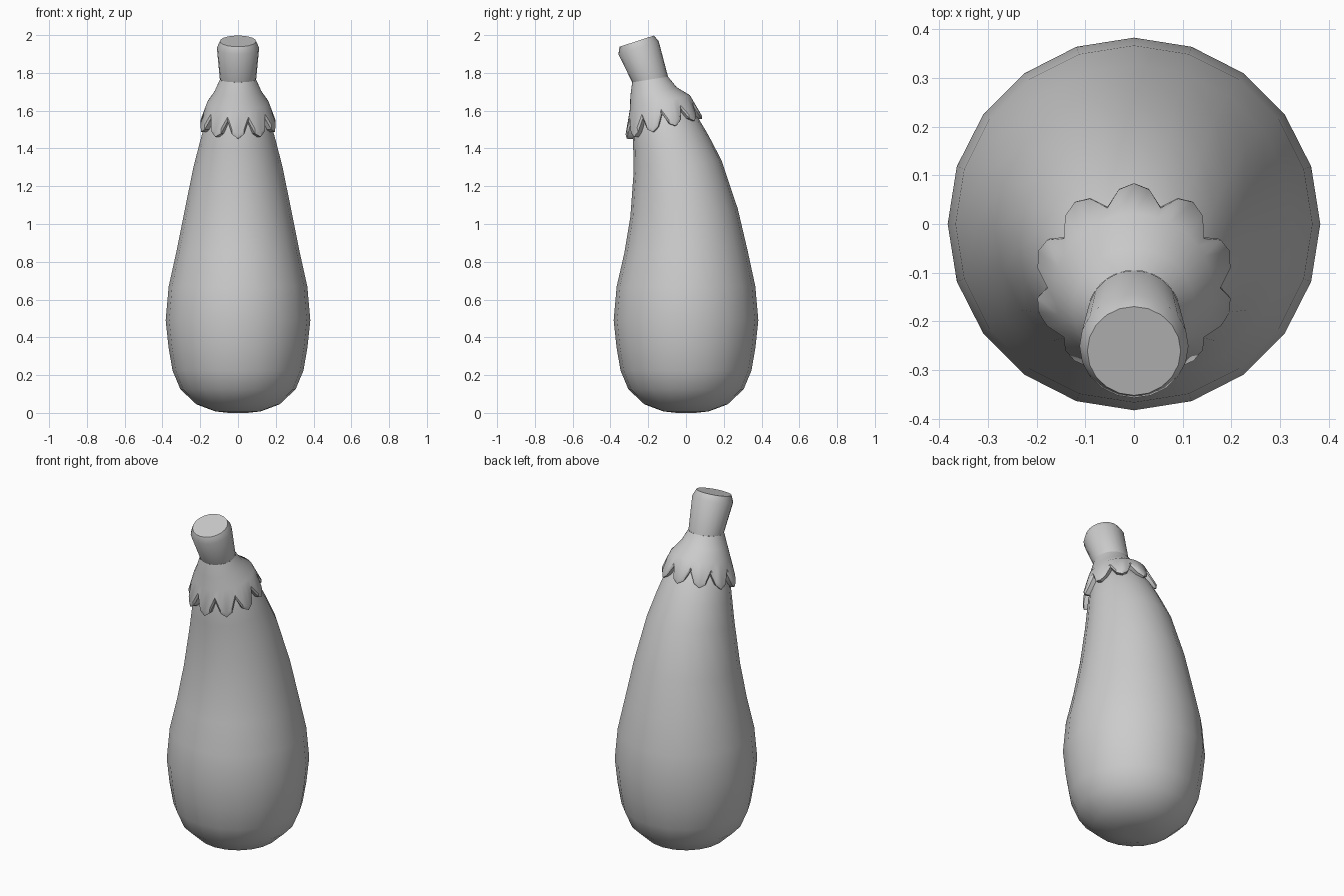
import bpy
import bmesh
from math import sin, cos, pi, radians
from mathutils import Vector

cube = bpy.data.objects.get("Cube")
if cube:
    bpy.data.objects.remove(cube, do_unlink=True)

grey = bpy.data.materials.new("plain_grey")
grey.use_nodes = True
grey.diffuse_color = (0.6, 0.6, 0.6, 1)
grey.node_tree.nodes["Principled BSDF"].inputs["Base Color"].default_value = (0.6, 0.6, 0.6, 1)


def ring_point(ring, angle):
    """Point on a ring (centre y, centre z, radius, tilt); angle 0 is the back."""
    y, z, r, tilt = ring
    t = radians(tilt)
    return Vector((r * sin(angle), y + r * cos(angle) * cos(t), z + r * cos(angle) * sin(t)))


def circle(ring, sides):
    return [ring_point(ring, 2 * pi * i / sides) for i in range(sides)]


def loft(name, rows, cap_start=False, cap_end=False, sharp=40):
    """Skin a list of point rows into a smooth-shaded object."""
    bm = bmesh.new()
    loops = [[bm.verts.new(p) for p in row] for row in rows]
    for a, b in zip(loops, loops[1:]):
        n = len(a)
        for i in range(n):
            j = (i + 1) % n
            bm.faces.new((a[i], a[j], b[j], b[i]))
    if cap_start:
        bm.faces.new(loops[0])
    if cap_end:
        bm.faces.new(loops[-1])
    bmesh.ops.recalc_face_normals(bm, faces=bm.faces)
    mesh = bpy.data.meshes.new(name)
    bm.to_mesh(mesh)
    bm.free()
    obj = bpy.data.objects.new(name, mesh)
    bpy.context.collection.objects.link(obj)
    mesh.materials.append(grey)
    bpy.ops.object.select_all(action='DESELECT')
    obj.select_set(True)
    bpy.context.view_layer.objects.active = obj
    bpy.ops.object.shade_smooth_by_angle(angle=radians(sharp))
    return obj


# Body: round base, leaning forward towards the top
body = [
    (0, 0, 0.05, 0), (0, 0.008, 0.12, 0), (0, 0.045, 0.22, 0),
    (0, 0.125, 0.305, 0), (0, 0.225, 0.347, 0), (0, 0.35, 0.368, 0),
    (0, 0.49, 0.383, 0), (0, 0.67, 0.367, 0), (0, 0.85, 0.327, 1),
    (-0.01, 1.06, 0.285, 4), (-0.045, 1.30, 0.236, 9),
    (-0.08, 1.43, 0.203, 11), (-0.108, 1.52, 0.178, 13),
    (-0.14, 1.62, 0.135, 13), (-0.155, 1.67, 0.05, 13),
]
loft("body", [circle(r, 20) for r in body], True, True, 50)

# Calyx: flared cap whose edge is cut into ten blunt lobes
neck = (-0.19, 1.765, 0.096, 9)
shoulder = (-0.172, 1.70, 0.125, 11)
flare = (-0.138, 1.645, 0.163, 13)
tips = (-0.115, 1.505, 0.215, 14)
segments = 40
lobe = [0.86, 0.72, 0.28, 0.72]


def skirt_row(extra, shrink):
    """Row along the lobed edge, pushed down by extra and in by shrink."""
    row = []
    centre = Vector((0, tips[0], tips[1]))
    for i in range(segments):
        angle = 2 * pi * i / segments
        f = lobe[i % 4] + extra
        p = ring_point(flare, angle).lerp(ring_point(tips, angle), f)
        inward = Vector((centre.x - p.x, centre.y - p.y, 0)) * shrink
        row.append(p + inward)
    return row


loft("calyx",
     [circle(r, segments) for r in (neck, shoulder, flare)]
     + [skirt_row(0, 0), skirt_row(0.15, 0.05), skirt_row(0.16, 0.25)], sharp=35)

# Stem: widening stalk with a bevelled, tilted flat end
stem = [neck, (-0.251, 1.933, 0.112, 18), (-0.261, 1.968, 0.096, 18)]
loft("stem", [circle(r, 20) for r in stem], False, True, 40)
